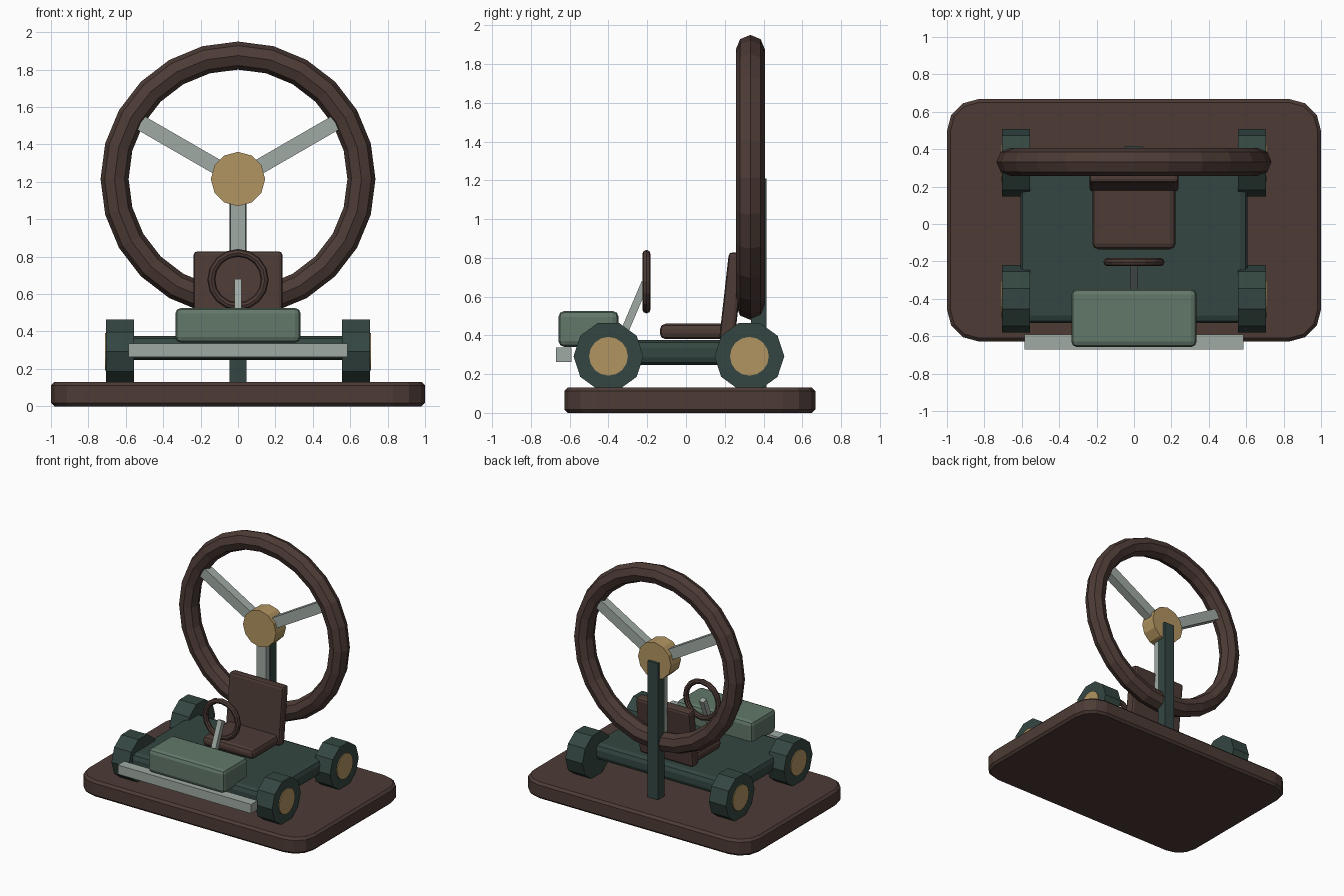
import bpy, bmesh, math
from mathutils import Matrix, Vector

if "Cube" in bpy.data.objects:
    bpy.data.objects.remove(bpy.data.objects["Cube"])


def material(name, rgb):
    m = bpy.data.materials.new(name)
    m.diffuse_color = (*rgb, 1)
    m.use_nodes = True
    m.node_tree.nodes["Principled BSDF"].inputs["Base Color"].default_value = m.diffuse_color
    return m


BROWN = material("dark brown", (0.074, 0.044, 0.036))
GREEN = material("dark green", (0.034, 0.062, 0.054))
SAGE = material("sage green", (0.122, 0.185, 0.142))
SILVER = material("silver grey", (0.352, 0.402, 0.372))
GOLD = material("brass", (0.445, 0.301, 0.120))


def finish(name, bm, mat, matrix):
    me = bpy.data.meshes.new(name)
    bm.to_mesh(me)
    bm.free()
    me.materials.append(mat)
    ob = bpy.data.objects.new(name, me)
    ob.matrix_world = matrix
    bpy.context.collection.objects.link(ob)
    return ob


def box(name, center, size, mat, rot=Matrix(), corner=0, segs=3, edge=0, edge_segs=2):
    """Box with optional rounded upright corners and a small edge bevel."""
    bm = bmesh.new()
    bmesh.ops.create_cube(bm, size=1, matrix=Matrix.Diagonal((*size, 1)))
    if corner:
        upright = [e for e in bm.edges
                   if abs(e.verts[0].co.z - e.verts[1].co.z) > size[2] / 2]
        bmesh.ops.bevel(bm, geom=upright, offset=corner, segments=segs,
                        profile=0.5, affect='EDGES')
    ob = finish(name, bm, mat, Matrix.Translation(center) @ rot)
    if edge:
        mod = ob.modifiers.new("edge bevel", 'BEVEL')
        mod.width, mod.segments = edge, edge_segs
        mod.limit_method, mod.angle_limit = 'ANGLE', math.radians(60)
    return ob


def cylinder(name, center, radius, depth, sides, mat, axis):
    bm = bmesh.new()
    bmesh.ops.create_cone(bm, cap_ends=True, segments=sides,
                          radius1=radius, radius2=radius, depth=depth)
    return finish(name, bm, mat,
                  Matrix.Translation(center) @ Matrix.Rotation(math.pi / 2, 4, axis))


def ring(name, center, major, minor, sides, minor_sides, mat):
    bpy.ops.mesh.primitive_torus_add(location=center, rotation=(math.pi / 2, 0, 0),
                                     major_radius=major, minor_radius=minor,
                                     major_segments=sides, minor_segments=minor_sides)
    ob = bpy.context.object
    ob.name = name
    ob.data.materials.append(mat)
    return ob


# Base plate
box("base_plate", (0, 0.02, 0.065), (2, 1.296, 0.13), BROWN,
    corner=0.17, segs=3, edge=0.018, edge_segs=1)

# Kart body
box("chassis", (0, -0.10, 0.311), (1.215, 0.86, 0.128), GREEN, edge=0.04)
box("hood", (0, -0.503, 0.433), (0.67, 0.31, 0.185), SAGE, edge=0.03)
box("bumper", (0, -0.631, 0.30), (1.17, 0.08, 0.073), SILVER)

# Wheels and hubcaps
for side, sx in (("left", -1), ("right", 1)):
    for end, y in (("front", -0.40), ("rear", 0.327)):
        cylinder(f"{end}_{side}_wheel", (sx * 0.63, y, 0.292), 0.18, 0.15, 10, GREEN, 'Y')
        cylinder(f"{end}_{side}_hubcap", (sx * 0.672, y, 0.292), 0.1, 0.08, 16, GOLD, 'Y')

# Seat, with the back leaning to the rear
box("seat_cushion", (0, 0.04, 0.42), (0.445, 0.35, 0.08), BROWN, edge=0.03)
box("seat_back", (0, 0.236, 0.60), (0.475, 0.08, 0.455), BROWN,
    rot=Matrix.Rotation(math.radians(-6.4), 4, 'X'), edge=0.02)

# Small steering wheel on its column
ring("steering_wheel", (0, -0.204, 0.677), 0.143, 0.021, 16, 8, BROWN)
low, high = Vector((0, -0.335, 0.38)), Vector((0, -0.21, 0.672))
lean = (high - low).to_track_quat('Z', 'Y').to_matrix().to_4x4()
box("steering_column", (low + high) / 2, (0.04, 0.04, (high - low).length), SILVER, rot=lean)

# Large display wheel: rim, hub, three spokes
C = Vector((0, 0.332, 1.215))
ring("display_rim", C, 0.66, 0.075, 24, 8, BROWN)
cylinder("display_hub", C, 0.145, 0.125, 12, GOLD, 'X')
for i, deg in enumerate((60, 180, 300)):
    r = Matrix.Rotation(math.radians(deg), 4, 'Y')
    box(f"display_spoke_{i + 1}", C + r @ Vector((0, -0.005, 0.33)),
        (0.082, 0.07, 0.58), SILVER, rot=r)

# Upright post behind the display wheel
box("support_post", (0, 0.376, 0.66), (0.09, 0.08, 1.10), GREEN)
